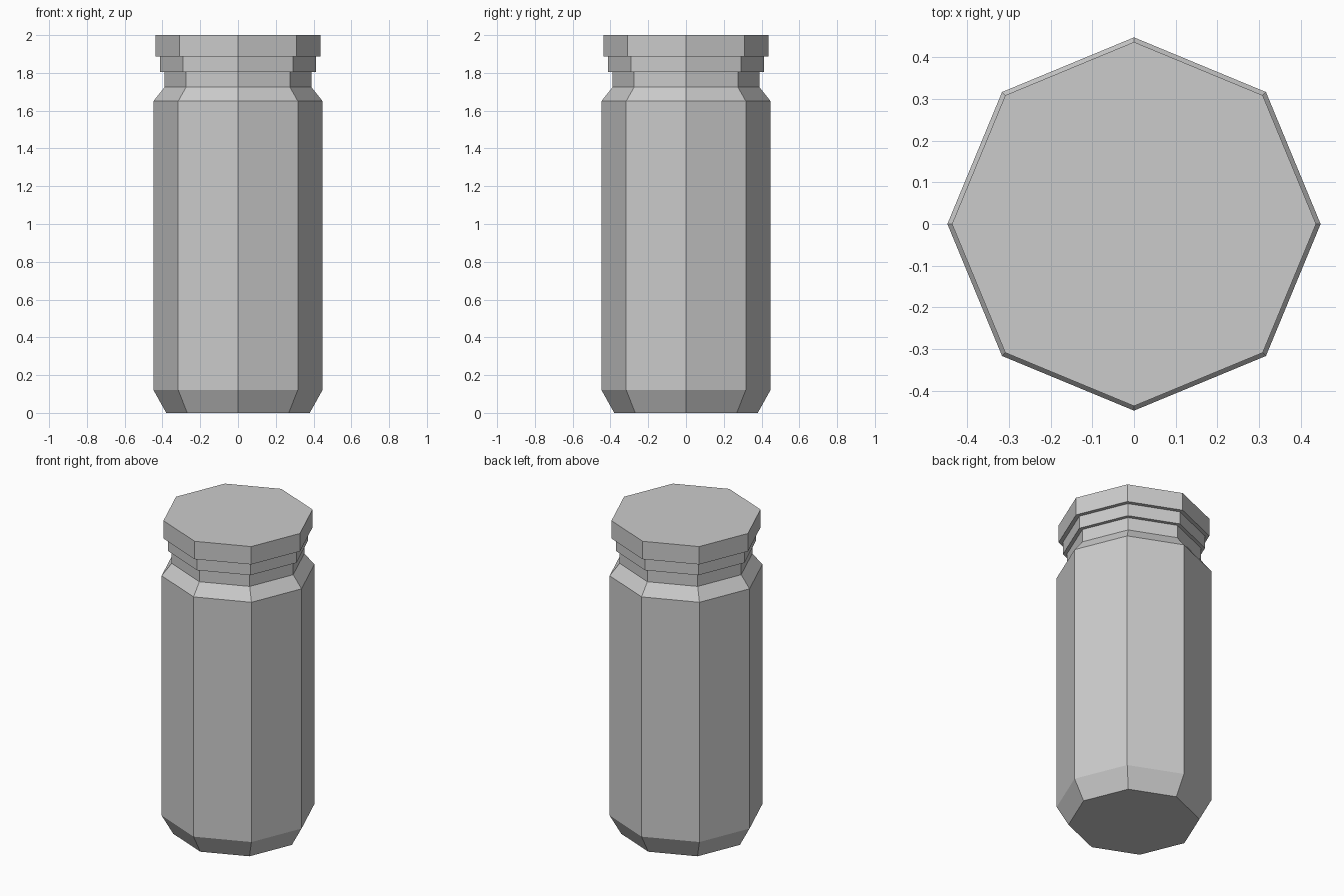
import bpy, bmesh
from math import cos, sin, tau

if "Cube" in bpy.data.objects:
    bpy.data.objects.remove(bpy.data.objects["Cube"])

SIDES = 8


def lathe(name, profile, cap_bottom=False, cap_top=False):
    """Spin (radius, z) points into a flat-faced octagonal part."""
    bm = bmesh.new()
    rings = [[bm.verts.new((r * cos(tau * i / SIDES), r * sin(tau * i / SIDES), z))
              for i in range(SIDES)] for r, z in profile]
    for low, high in zip(rings, rings[1:]):
        for i in range(SIDES):
            j = (i + 1) % SIDES
            bm.faces.new((low[i], low[j], high[j], high[i]))
    if cap_bottom:
        bm.faces.new(rings[0][::-1])
    if cap_top:
        bm.faces.new(rings[-1])
    mesh = bpy.data.meshes.new(name)
    bm.to_mesh(mesh)
    bm.free()
    obj = bpy.data.objects.new(name, mesh)
    bpy.context.collection.objects.link(obj)
    return obj


BODY_R, NECK_R, COLLAR_R, LID_R = 0.448, 0.389, 0.412, 0.437

# Jar body with chamfered base, sloped shoulder and neck
lathe("jar_body", [(0.38, 0), (BODY_R, 0.122), (BODY_R, 1.65),
                   (NECK_R, 1.724), (NECK_R, 1.806)], cap_bottom=True)

# Stepped collar above the neck
lathe("collar", [(NECK_R, 1.806), (COLLAR_R, 1.806), (COLLAR_R, 1.886)])

# Overhanging lid
lathe("lid", [(COLLAR_R, 1.886), (LID_R, 1.886), (LID_R, 2.0)], cap_top=True)
